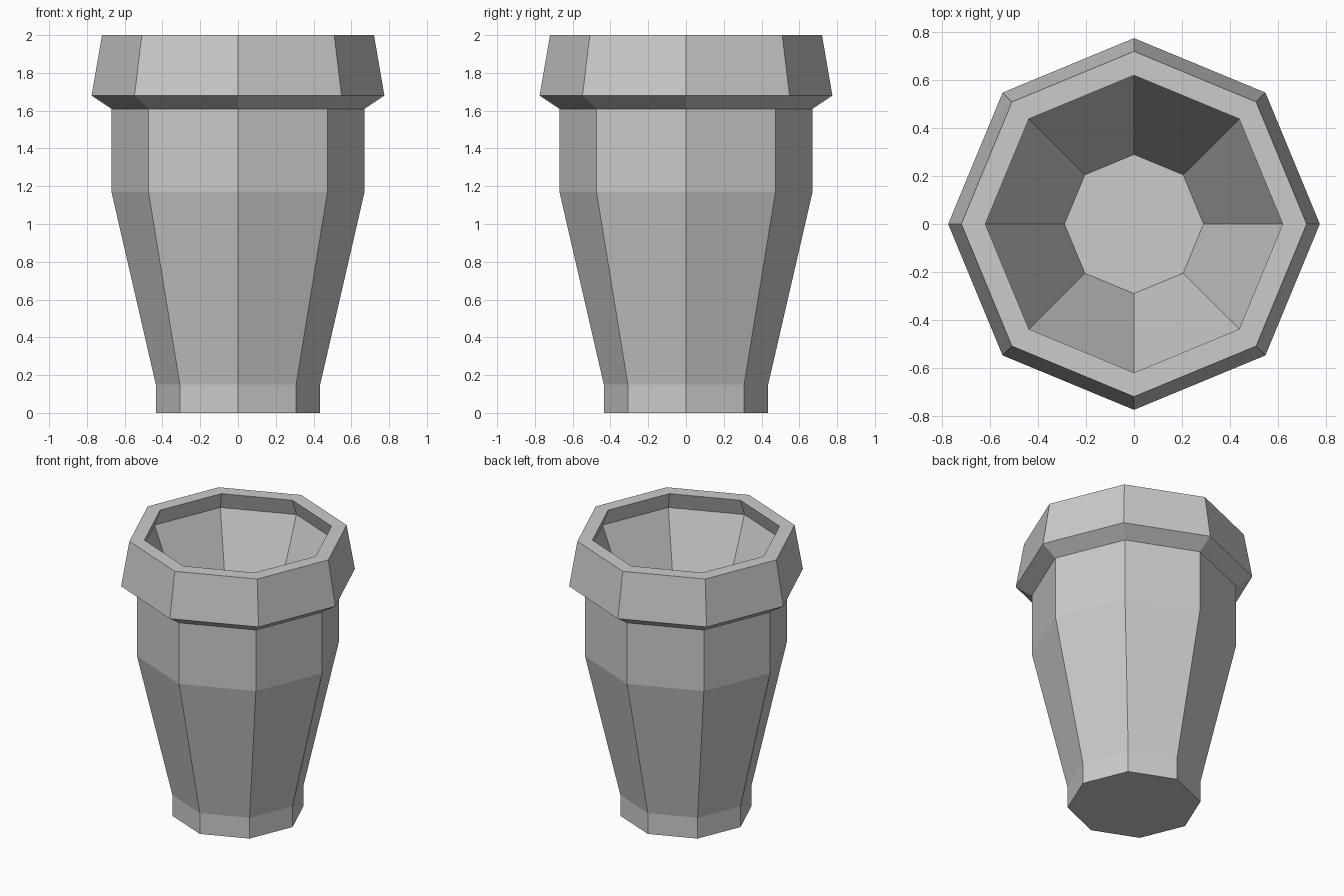
import bpy, bmesh
from math import cos, sin, pi

if "Cube" in bpy.data.objects:
    bpy.data.objects.remove(bpy.data.objects["Cube"])

SIDES = 8

# Profile (radius, height): foot, tapered body, collar, rim, undercut lip, inner wall to floor
PROFILE = [
    (0.435, 0.0), (0.435, 0.15), (0.67, 1.17), (0.67, 1.61),
    (0.775, 1.68), (0.72, 2.0), (0.62, 2.0), (0.665, 1.88), (0.29, 0.94),
]


def lathe(name, profile, sides):
    """Spin a profile into a flat-faced solid, capped at both ends."""
    bm = bmesh.new()
    rings = [[bm.verts.new((r * cos(2 * pi * i / sides), r * sin(2 * pi * i / sides), z))
              for i in range(sides)] for r, z in profile]
    for a, b in zip(rings, rings[1:]):
        for i in range(sides):
            j = (i + 1) % sides
            bm.faces.new((a[i], a[j], b[j], b[i]))
    bm.faces.new(rings[0][::-1])   # underside
    bm.faces.new(rings[-1])        # inner floor
    bmesh.ops.recalc_face_normals(bm, faces=bm.faces)
    mesh = bpy.data.meshes.new(name)
    bm.to_mesh(mesh)
    bm.free()
    obj = bpy.data.objects.new(name, mesh)
    bpy.context.collection.objects.link(obj)
    return obj


# Octagonal pot
lathe("octagonal_pot", PROFILE, SIDES)
